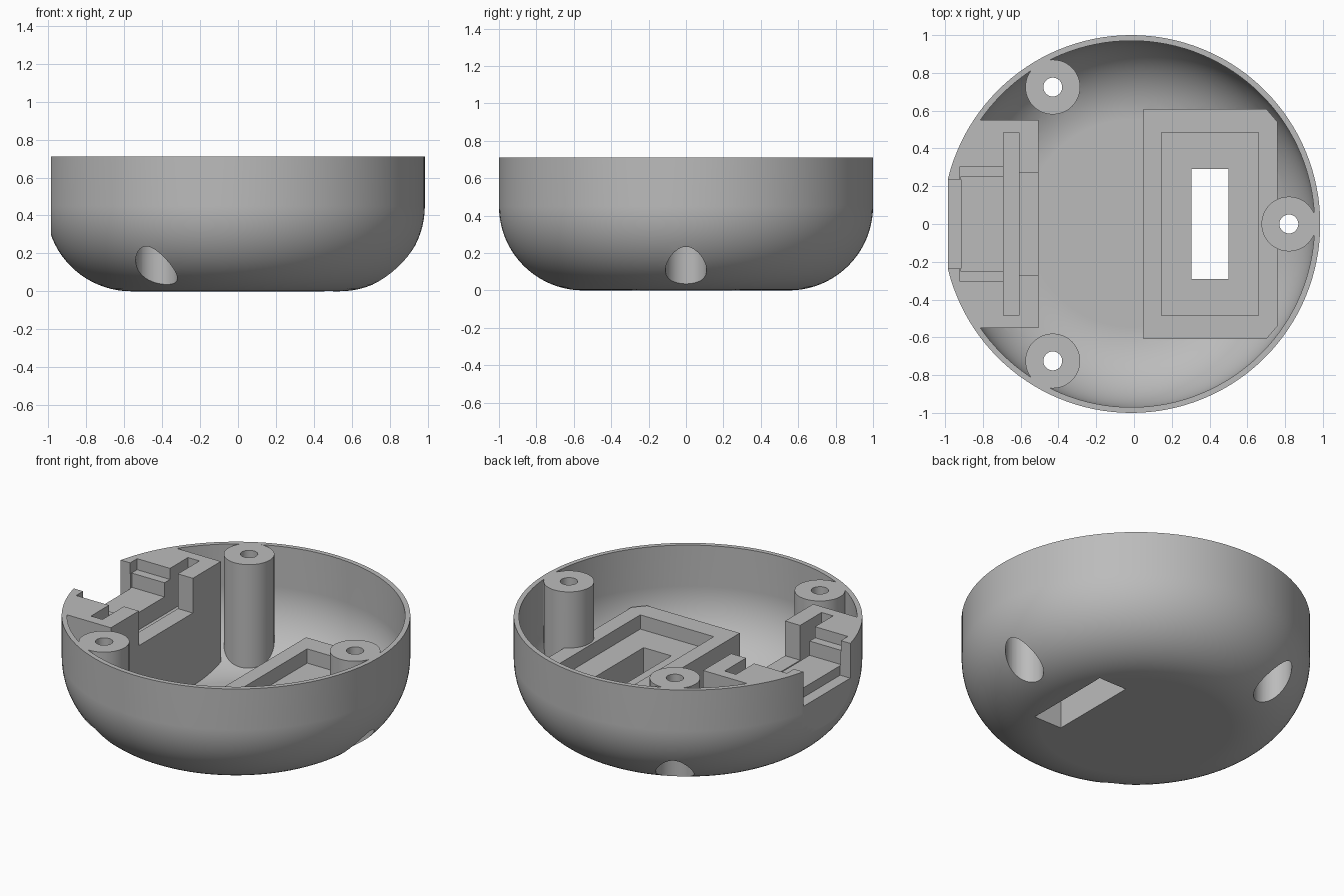
import bpy, bmesh, math

if "Cube" in bpy.data.objects:
    bpy.data.objects.remove(bpy.data.objects["Cube"], do_unlink=True)

CX = -0.014      # centre of the round shell
TOP = 0.71       # rim height
FILLET = 0.45    # outer bottom rounding
WALL = 0.03
LOW, HIGH = -0.2, 1.0

grey = bpy.data.materials.new("plain_grey")
grey.use_nodes = True
grey.diffuse_color = (0.5, 0.5, 0.5, 1)
grey.node_tree.nodes["Principled BSDF"].inputs["Base Color"].default_value = (0.5, 0.5, 0.5, 1)


def make_object(name, bm):
    bmesh.ops.recalc_face_normals(bm, faces=bm.faces)
    mesh = bpy.data.meshes.new(name)
    bm.to_mesh(mesh)
    bm.free()
    mesh.materials.append(grey)
    obj = bpy.data.objects.new(name, mesh)
    bpy.context.collection.objects.link(obj)
    return obj


def prism(name, points, z0, z1):
    bm = bmesh.new()
    face = bm.faces.new([bm.verts.new((x, y, z0)) for x, y in points])
    ext = bmesh.ops.extrude_face_region(bm, geom=[face])
    verts = [g for g in ext["geom"] if isinstance(g, bmesh.types.BMVert)]
    bmesh.ops.translate(bm, verts=verts, vec=(0, 0, z1 - z0))
    return make_object(name, bm)


def box(name, x0, x1, half_y, z0, z1):
    return prism(name, [(x0, -half_y), (x1, -half_y), (x1, half_y), (x0, half_y)], z0, z1)


def cylinder(name, x, y, r, z0, z1, n=48):
    ring = [(x + r * math.cos(math.tau * i / n), y + r * math.sin(math.tau * i / n)) for i in range(n)]
    return prism(name, ring, z0, z1)


def bowl(name, radius, fillet, z0, z1, segments=128, steps=20):
    """Solid of revolution with a rounded bottom edge."""
    rows = [(radius - fillet + fillet * math.sin(a), z0 + fillet * (1 - math.cos(a)))
            for a in (math.pi / 2 * i / steps for i in range(steps + 1))] + [(radius, z1)]
    bm = bmesh.new()
    rings = []
    for r, z in rows:
        rings.append([bm.verts.new((CX + r * math.cos(math.tau * k / segments),
                                    r * math.sin(math.tau * k / segments), z)) for k in range(segments)])
    for a, b in zip(rings, rings[1:]):
        for k in range(segments):
            n = (k + 1) % segments
            bm.faces.new((a[k], a[n], b[n], b[k]))
    bm.faces.new(rings[0])
    bm.faces.new(rings[-1])
    return make_object(name, bm)


def subtract(target, cutter):
    cutter.hide_render = True
    mod = target.modifiers.new("cut", 'BOOLEAN')
    mod.operation = 'DIFFERENCE'
    mod.solver = 'EXACT'
    mod.object = cutter
    bpy.context.view_layer.objects.active = target
    bpy.ops.object.modifier_apply(modifier=mod.name)
    bpy.data.objects.remove(cutter, do_unlink=True)


posts = [(0.82, 0.0), (-0.43, 0.725), (-0.43, -0.725)]

# Hollow interior, leaving the posts, connector block and raised frame standing
cavity = bowl("cavity", 1 - WALL, FILLET - WALL, WALL, 0.9)
subtract(cavity, box("connector_block", -1.2, -0.505, 0.55, LOW, HIGH))
frame = [(0.05, -0.61), (0.70, -0.61), (0.76, -0.54), (0.76, 0.54), (0.70, 0.61), (0.05, 0.61)]
subtract(cavity, prism("raised_frame", frame, LOW, 0.355))
for x, y in posts:
    subtract(cavity, cylinder("post", x, y, 0.145, LOW, HIGH))

# Outer shell
shell = bowl("round_case", 1.0, FILLET, 0, TOP)
subtract(shell, cavity)

# Flat on the connector side
subtract(shell, box("side_flat", -1.5, -0.986, 1.5, LOW - 0.1, HIGH + 0.1))

# Stepped connector bay: shelf, bay, wall opening, inner opening, board groove
subtract(shell, box("shelf", -0.92, -0.65, 0.305, 0.64, HIGH))
subtract(shell, box("bay", -0.918, -0.655, 0.25, 0.55, HIGH))
subtract(shell, box("wall_opening", -1.2, -0.915, 0.235, 0.49, HIGH))
subtract(shell, box("inner_opening", -0.645, -0.4, 0.27, 0.49, HIGH))
subtract(shell, box("board_groove", -0.69, -0.61, 0.485, 0.44, HIGH))

# Frame recess and through window
subtract(shell, box("recess", 0.145, 0.66, 0.485, 0.265, 0.5))
subtract(shell, box("window", 0.305, 0.5, 0.29, LOW, 0.5))

# Screw holes with counterbores from below
for x, y in posts:
    subtract(shell, cylinder("counterbore", x, y, 0.11, LOW, 0.45))
    subtract(shell, cylinder("screw_hole", x, y, 0.05, LOW, HIGH, 32))

# Smooth rounded walls, crisp edges
bpy.ops.object.select_all(action='DESELECT')
shell.select_set(True)
bpy.context.view_layer.objects.active = shell
bpy.ops.object.shade_smooth_by_angle(angle=math.radians(30))
weighted = shell.modifiers.new("weighted_normals", 'WEIGHTED_NORMAL')
weighted.keep_sharp = True
